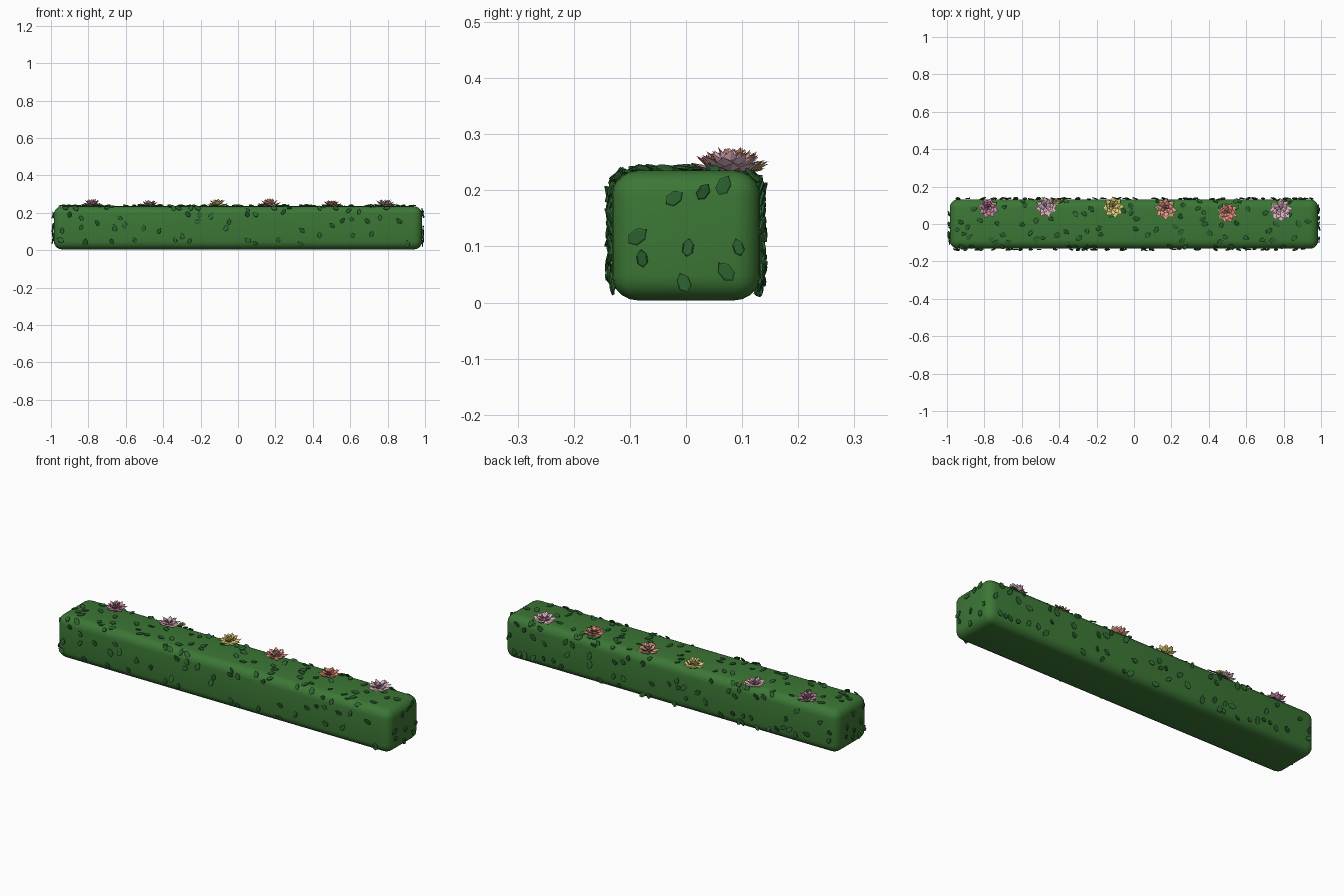
import bpy, bmesh, math, random
from mathutils import Vector, Matrix

if "Cube" in bpy.data.objects:
    bpy.data.objects.remove(bpy.data.objects["Cube"])

random.seed(7)

def material(name, rgb):
    m = bpy.data.materials.new(name)
    m.diffuse_color = (*rgb, 1)
    m.use_nodes = True
    m.node_tree.nodes["Principled BSDF"].inputs["Base Color"].default_value = m.diffuse_color
    return m

HEDGE = material("hedge green", (0.045, 0.185, 0.036))
LEAF = material("leaf dark green", (0.026, 0.125, 0.03))
MAUVE = material("mauve", (0.58, 0.24, 0.38))
PALE = material("pale pink", (0.76, 0.46, 0.56))
YELLOW = material("soft yellow", (0.80, 0.64, 0.20))
SALMON = material("salmon", (0.82, 0.35, 0.26))
CORAL = material("coral", (0.78, 0.26, 0.19))

def finish(bm, name, mats):
    bmesh.ops.recalc_face_normals(bm, faces=bm.faces)
    me = bpy.data.meshes.new(name)
    bm.to_mesh(me)
    bm.free()
    for m in mats:
        me.materials.append(m)
    ob = bpy.data.objects.new(name, me)
    bpy.context.collection.objects.link(ob)
    return ob

# Clipped hedge body: a long rounded block
XH, YH, Z0, Z1 = 0.985, 0.132, 0.004, 0.235
bm = bmesh.new()
bmesh.ops.create_cube(bm, size=1)
for v in bm.verts:
    v.co = (v.co.x * 2 * XH, v.co.y * 2 * YH, (Z0 + Z1) / 2 + v.co.z * (Z1 - Z0))
bmesh.ops.bevel(bm, geom=bm.edges[:], offset=0.045, segments=5, profile=0.5, affect='EDGES')
body = finish(bm, "hedge_body", [HEDGE])
for p in body.data.polygons:
    p.use_smooth = True

# Scattered leaves: thin faceted lozenges lying on the faces
def add_leaf(bm, pos, normal):
    up = Vector((0, 0, 1)) if abs(normal.z) < 0.8 else Vector((1, 0, 0))
    side = up.cross(normal).normalized()
    up = normal.cross(side)
    basis = Matrix((side, up, normal)).transposed().to_4x4()
    s = random.uniform(0.85, 1.15)
    mat = (Matrix.Translation(pos) @ basis
           @ Matrix.Rotation(random.uniform(-1.2, 1.2), 4, 'Z')
           @ Matrix.Rotation(random.uniform(-0.4, 0.4), 4, 'X')
           @ Matrix.Rotation(random.uniform(-0.25, 0.25), 4, 'Y'))
    outline = [(0, -0.019), (0.011, -0.010), (0.011, 0.007), (0, 0.019),
               (-0.011, 0.007), (-0.011, -0.010)]
    rings = []
    for k, z in ((0.95, -0.002), (1, 0.002), (0.8, 0.0035)):
        rings.append([bm.verts.new(mat @ Vector((x * k * s, y * k * s, z))) for x, y in outline])
    bm.faces.new(rings[0][::-1])
    bm.faces.new(rings[2])
    for a, b in zip(rings, rings[1:]):
        for i in range(6):
            j = (i + 1) % 6
            bm.faces.new((a[i], a[j], b[j], b[i]))

def spread(count, w, h):
    """Roughly even random points in a w x h rectangle."""
    pts = []
    while len(pts) < count:
        c = [(random.uniform(-w, w), random.uniform(-h, h)) for _ in range(2)]
        pts.append(max(c, key=lambda q: min([math.dist(q, p) for p in pts], default=1)))
    return pts

bm = bmesh.new()
ZM, ZH = 0.12, 0.095
for sgn, n in ((-1, 44), (1, 62)):
    for x, z in spread(n, 0.95, ZH):
        inset = max(0, abs(z) - 0.075) * 0.35
        add_leaf(bm, Vector((x, sgn * (YH + 0.004 - inset), ZM + z)), Vector((0, sgn, 0)))
    for y, z in spread(9, 0.11, ZH):
        inset = max(0, abs(y) - 0.085, abs(z) - 0.075) * 0.35
        add_leaf(bm, Vector((sgn * (XH + 0.004 - inset), y, ZM + z)), Vector((sgn, 0, 0)))
for x, y in spread(72, 0.95, 0.105):
    inset = max(0, abs(y) - 0.085) * 0.35
    add_leaf(bm, Vector((x, y, Z1 + 0.003 - inset)), Vector((0, 0, 1)))
# leaves along the upper long edges
for i in range(24):
    sgn = 1 if i % 2 else -1
    n = Vector((0, sgn, 1)).normalized()
    add_leaf(bm, Vector((random.uniform(-0.95, 0.95), sgn * 0.122, 0.225)), n)
finish(bm, "hedge_leaves", [LEAF])

# Succulent rosettes: rings of broad pointed petals
def add_petal(bm, centre, az, elev, length, width, idx):
    mat = (Matrix.Translation(centre) @ Matrix.Rotation(az, 4, 'Z')
           @ Matrix.Rotation(-elev, 4, 'Y'))
    def V(x, y, z):
        return bm.verts.new(mat @ Vector((x * length, y * width, z * width)))
    base, tip = V(0, 0, 0), V(1, 0, 0.1)
    mid = [V(0.6, 0.5, 0), V(0.6, 0, 0.14), V(0.6, -0.5, 0), V(0.55, 0, -0.2)]
    for i in range(4):
        for end in (base, tip):
            f = bm.faces.new((end, mid[i], mid[(i + 1) % 4]))
            f.material_index = idx

# petal count, tilt in degrees, length, width, lift of the base, colour slot
RINGS = [(8, 12, 0.062, 0.034, 0.000, 0), (7, 30, 0.052, 0.030, 0.004, 0),
         (5, 46, 0.040, 0.025, 0.009, 1), (3, 62, 0.028, 0.018, 0.013, 1)]

def rosette(name, x, y, size, tall, main, inner):
    bm = bmesh.new()
    for n, elev, length, width, lift, idx in RINGS:
        off = random.uniform(0, 6)
        for i in range(n):
            add_petal(bm, Vector((x, y, Z1 - 0.001 + lift * size)),
                      off + i * math.tau / n + random.uniform(-.1, .1),
                      math.radians(elev * tall + random.uniform(-5, 5)),
                      length * size, width * size, idx)
    finish(bm, name, [main, inner])

for i, (x, y, size, tall, a, b) in enumerate([
        (-0.78, 0.085, 0.95, 1.1, MAUVE, MAUVE), (-0.47, 0.09, 0.95, 0.75, PALE, PALE),
        (-0.11, 0.09, 0.97, 1.05, YELLOW, YELLOW), (0.17, 0.08, 1.03, 1.1, SALMON, SALMON),
        (0.50, 0.06, 0.93, 0.75, CORAL, CORAL), (0.785, 0.075, 1.05, 0.75, PALE, PALE)]):
    rosette(f"rosette_{i + 1}", x, y, size, tall, a, b)
# small yellow offshoot beside the second rosette
rosette("rosette_offshoot", -0.415, 0.12, 0.35, 1, YELLOW, YELLOW)
